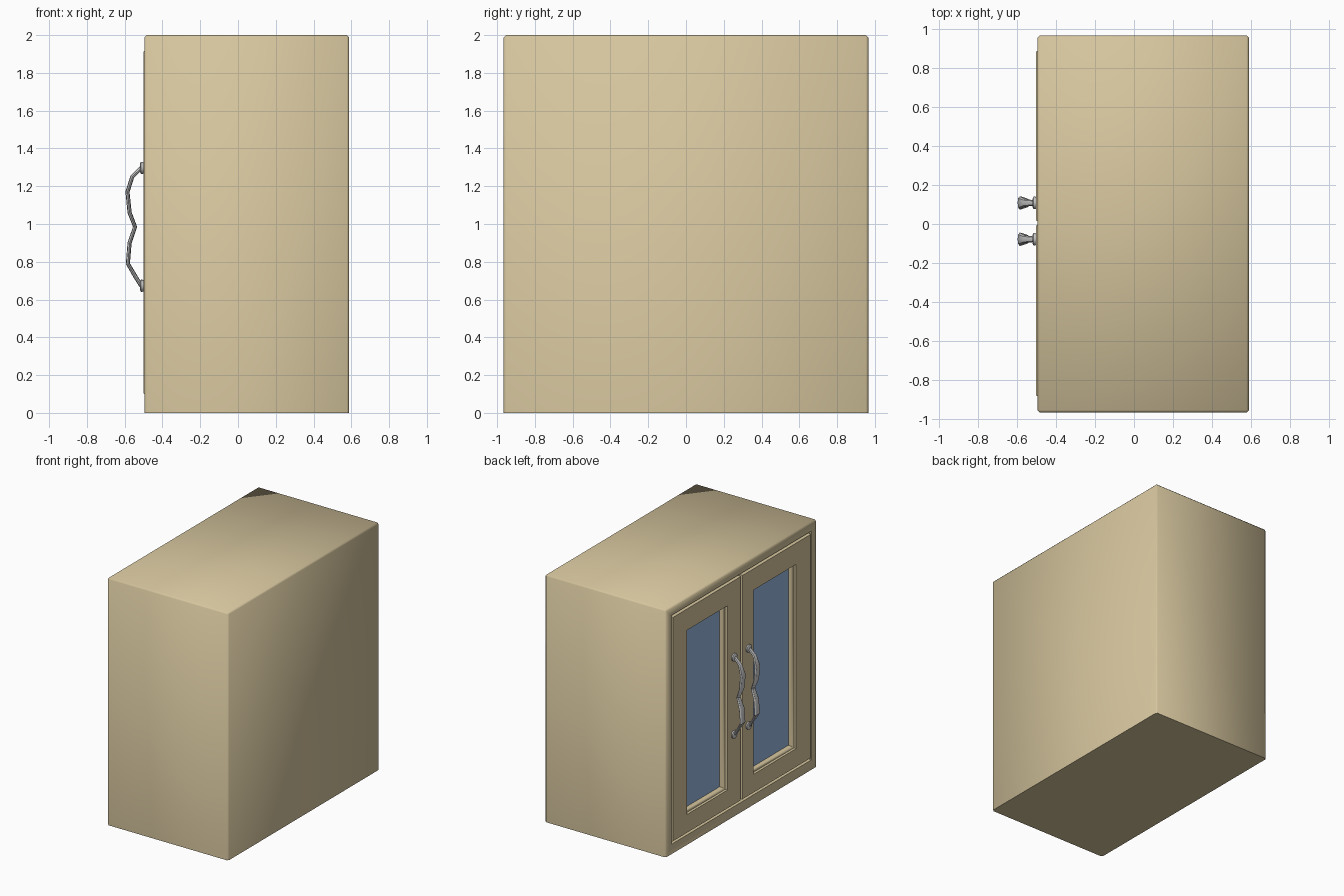
import bpy, bmesh, math
from mathutils import Vector

if "Cube" in bpy.data.objects:
    bpy.data.objects.remove(bpy.data.objects["Cube"])


def material(name, rgb):
    m = bpy.data.materials.new(name)
    m.diffuse_color = (*rgb, 1)
    m.use_nodes = True
    m.node_tree.nodes["Principled BSDF"].inputs["Base Color"].default_value = m.diffuse_color
    return m


wood = material("wood", (0.67, 0.56, 0.34))
glass_blue = material("glass", (0.315, 0.47, 0.73))


def finish(name, bm, mat=None, angle=30):
    bmesh.ops.recalc_face_normals(bm, faces=bm.faces)
    me = bpy.data.meshes.new(name)
    bm.to_mesh(me)
    bm.free()
    ob = bpy.data.objects.new(name, me)
    bpy.context.collection.objects.link(ob)
    if mat:
        me.materials.append(mat)
    bpy.ops.object.select_all(action='DESELECT')
    ob.select_set(True)
    bpy.context.view_layer.objects.active = ob
    bpy.ops.object.shade_smooth_by_angle(angle=math.radians(angle))
    return ob


def box(bm, lo, hi):
    verts = bmesh.ops.create_cube(bm, size=1)["verts"]
    for v in verts:
        v.co = [l + (c + 0.5) * (h - l) for c, l, h in zip(v.co, lo, hi)]


def loft(bm, rings, closed=False, caps=False):
    vr = [[bm.verts.new(p) for p in r] for r in rings]
    n = len(vr[0])
    for i in range(len(vr) if closed else len(vr) - 1):
        a, b = vr[i], vr[(i + 1) % len(vr)]
        for k in range(n):
            bm.faces.new((a[k], a[(k + 1) % n], b[(k + 1) % n], b[k]))
    if caps:
        bm.faces.new(vr[0])
        bm.faces.new(vr[-1])


# carcass: softly edged box, hollowed from its door side
bm = bmesh.new()
box(bm, (-0.495, -0.965, 0), (0.588, 0.965, 2))
edges = [e for e in bm.edges if not all(v.co.z < 0.01 for v in e.verts)]
bmesh.ops.bevel(bm, geom=edges, offset=0.012, segments=1, affect='EDGES')
front = min(bm.faces, key=lambda f: f.calc_center_median().x)
bmesh.ops.inset_region(bm, faces=[front], thickness=0.06)
for v in front.verts:
    v.co.y = math.copysign(0.895, v.co.y)
    v.co.z = 1.93 if v.co.z > 1 else 0.08
ext = bmesh.ops.extrude_discrete_faces(bm, faces=[front])["faces"][0]
for v in ext.verts:
    v.co.x = 0.53
finish("cabinet_body", bm, wood, 50)


# doors: rectangular frames with a moulded window edge
def rect(r, inset, x):
    y0, y1, z0, z1 = r
    i = inset
    return [(x, y0 + i, z0 + i), (x, y1 - i, z0 + i), (x, y1 - i, z1 - i), (x, y0 + i, z1 - i)]


PATH = [(-0.512, 0.672), (-0.545, 0.725), (-0.583, 0.79), (-0.574, 0.90), (-0.545, 0.985),
        (-0.574, 1.06), (-0.585, 1.17), (-0.560, 1.25), (-0.512, 1.298)]
WIDTH = [0.014, 0.018, 0.032, 0.032, 0.022, 0.032, 0.034, 0.020, 0.014]


def handle(name, y):
    # faceted bar, wider at its two bulges
    bm = bmesh.new()
    rings = []
    for i, (x, z) in enumerate(PATH):
        a, b = PATH[max(i - 1, 0)], PATH[min(i + 1, len(PATH) - 1)]
        t = Vector((b[0] - a[0], 0, b[1] - a[1])).normalized()
        n = Vector((t.z, 0, -t.x))
        rings.append([Vector((x, y, z)) + n * 0.011 * math.cos(k * math.pi / 4)
                      + Vector((0, WIDTH[i] * math.sin(k * math.pi / 4), 0)) for k in range(8)])
    loft(bm, rings, caps=True)
    # round mounting plates
    for z in (0.673, 1.297):
        plate = [[(x, y + r * math.cos(k * math.pi / 8), z + r * math.sin(k * math.pi / 8))
                  for k in range(16)]
                 for x, r in ((-0.499, 0.028), (-0.506, 0.032), (-0.514, 0.032), (-0.520, 0.02))]
        loft(bm, plate, caps=True)
    finish(name, bm)


for side, y0, y1, w0, w1, hy in (("left", 0.015, 0.885, 0.185, 0.705, 0.108),
                                 ("right", -0.88, -0.006, -0.693, -0.15, -0.078)):
    outer, window = (y0, y1, 0.10, 1.915), (w0, w1, 0.25, 1.74)
    bm = bmesh.new()
    rings = [rect(outer, 0, -0.42), rect(outer, 0, -0.497), rect(outer, 0.003, -0.501),
             rect(window, 0, -0.501), rect(window, 0, -0.48), rect(window, 0.008, -0.478),
             rect(window, 0.016, -0.465), rect(window, 0.02, -0.45), rect(window, 0.02, -0.42)]
    loft(bm, rings, closed=True)
    finish(side + "_door_frame", bm, wood, 50)

    bm = bmesh.new()
    box(bm, (-0.445, w0 + 0.015, 0.265), (-0.43, w1 - 0.015, 1.725))
    finish(side + "_door_glass", bm, glass_blue)

    handle(side + "_door_handle", hy)
